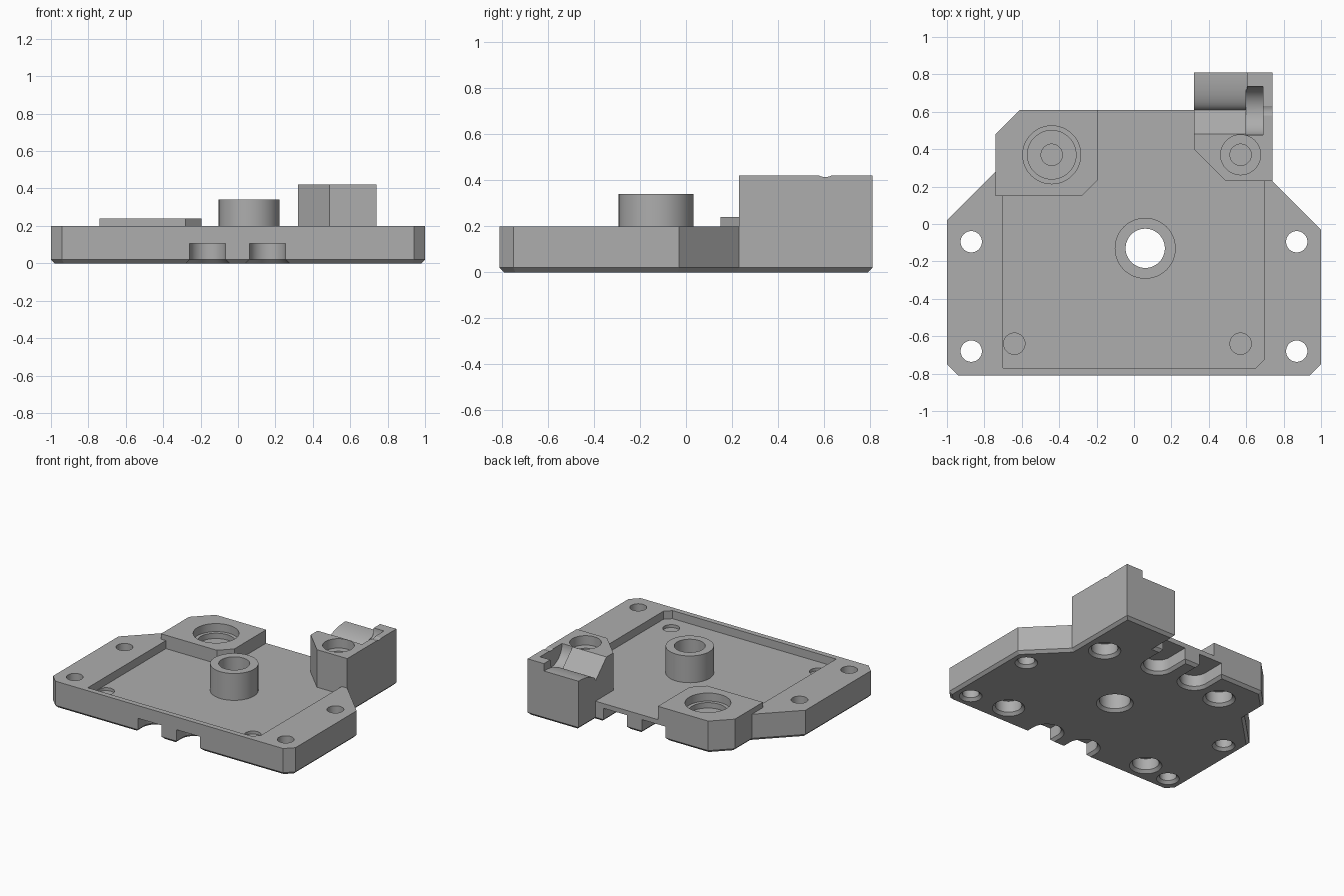
import bpy, bmesh, math
from mathutils import Vector, Matrix

if "Cube" in bpy.data.objects:
    bpy.data.objects.remove(bpy.data.objects["Cube"])

grey = bpy.data.materials.new("grey")
grey.diffuse_color = (0.42, 0.42, 0.42, 1)
grey.use_nodes = True
grey.node_tree.nodes["Principled BSDF"].inputs["Base Color"].default_value = grey.diffuse_color


def offset(pts, d):
    """Grow (d > 0) a counter-clockwise outline with mitred corners."""
    out = []
    for i, p in enumerate(pts):
        p, a, b = Vector(p), Vector(pts[i - 1]), Vector(pts[(i + 1) % len(pts)])
        u, v = (p - a).normalized(), (b - p).normalized()
        n, m = Vector((u.y, -u.x)), Vector((v.y, -v.x))
        out.append(tuple(p + (n + m) * (d / (1 + n.dot(m)))))
    return out


def loft(name, sections, matrix=None):
    """Closed solid through (outline, height) sections."""
    bm = bmesh.new()
    rings = [[bm.verts.new((x, y, z)) for x, y in pts] for pts, z in sections]
    for lo, hi in zip(rings, rings[1:]):
        for i in range(len(lo)):
            j = (i + 1) % len(lo)
            bm.faces.new((lo[i], lo[j], hi[j], hi[i]))
    bm.faces.new(rings[0][::-1])
    bm.faces.new(rings[-1])
    if matrix:
        bm.transform(matrix)
    bmesh.ops.recalc_face_normals(bm, faces=bm.faces)
    me = bpy.data.meshes.new(name)
    bm.to_mesh(me)
    bm.free()
    me.materials.append(grey)
    ob = bpy.data.objects.new(name, me)
    bpy.context.collection.objects.link(ob)
    return ob


def arc(x, y, r, a0=0, a1=360, n=48):
    end = n if a1 - a0 == 360 else n + 1
    return [(x + r * math.cos(math.radians(a0 + (a1 - a0) * i / n)),
             y + r * math.sin(math.radians(a0 + (a1 - a0) * i / n))) for i in range(end)]


def lathe(name, x, y, profile):
    return loft(name, [(arc(x, y, r), z) for r, z in profile])


def combine(target, tool, operation):
    mod = target.modifiers.new("join", 'BOOLEAN')
    mod.object, mod.operation, mod.solver = tool, operation, 'EXACT'
    with bpy.context.temp_override(object=target, active_object=target):
        bpy.ops.object.modifier_apply(modifier=mod.name)
    bpy.data.objects.remove(tool)


def cut(tool):
    combine(plate, tool, 'DIFFERENCE')


def add(tool):
    combine(plate, tool, 'UNION')


# Base plate with a chamfered underside edge
C = 0.02
outline = [(-0.94, -0.81), (0.94, -0.81), (1, -0.75), (1, -0.03), (0.74, 0.23),
           (0.74, 0.81), (0.32, 0.81), (0.32, 0.61), (-0.61, 0.61), (-0.74, 0.48),
           (-0.74, 0.28), (-1, 0.02), (-1, -0.75)]
plate = loft("mounting_plate", [(offset(outline, -C), 0), (outline, C), (outline, 0.2)])

# Shallow tray, open at the back
FLOOR = 0.14
tray = [(-0.7, -0.77), (0.65, -0.77), (0.695, -0.725), (0.695, 1), (-0.7, 1)]
cut(loft("tray_cut", [(tray, FLOOR), (tray, 0.3)]))

# Raised corner pad, tall clamp block and centre boss
pad = [(-0.74, 0.15), (-0.28, 0.15), (-0.195, 0.235), (-0.195, 0.61), (-0.61, 0.61), (-0.74, 0.48)]
add(loft("corner_pad", [(pad, 0.12), (pad, 0.24)]))
block = [(0.32, 0.40), (0.49, 0.23), (0.74, 0.23), (0.74, 0.81), (0.32, 0.81)]
add(loft("clamp_block", [(block, 0.12), (block, 0.42)]))
add(lathe("centre_boss", 0.06, -0.13, [(0.163, 0.12), (0.163, 0.34)]))

# Valley across the block: sloped front side, rounded rear lip (profile in y, z)
along_x = Matrix(((0, 0, 1, 0), (1, 0, 0, 0), (0, 1, 0, 0), (0, 0, 0, 1)))
lip = [(0.81 - 0.2 * math.cos(t), 0.29 + 0.075 * math.sin(t))
       for t in (math.radians(7.5 * i) for i in range(13))]
valley = [(0.48, 0.42)] + lip + [(0.9, 0.365), (0.9, 0.5), (0.48, 0.5)]
cut(loft("valley_cut", [(valley, 0.2), (valley, 0.605)], along_x))

# Wheel slot and shallow axle groove
for r, z, x0, x1 in ((0.13, 0.42, 0.60, 0.69), (0.06, 0.474, 0.68, 0.8)):
    ring = arc(0.605, z, r)
    cut(loft("wheel_cut", [(ring, x0), (ring, x1)], along_x))

# Through holes, flared below
for x, y, r in [(s * 0.87, y, 0.057) for s in (-1, 1) for y in (-0.095, -0.68)] + [(0.06, -0.13, 0.105)]:
    cut(lathe("through_hole", x, y, [(r + 2 * C, -C), (r, C), (r, 0.5)]))

# Screw seats: a blind pocket below and a stepped bore above
seats = [(-0.64, -0.64, []), (0.57, -0.64, []),
         (0.57, 0.37, [(0.057, 0.35), (0.107, 0.35)]),
         (-0.44, 0.37, [(0.057, 0.14), (0.13, 0.14), (0.13, 0.18), (0.155, 0.18)])]
for x, y, steps in seats:
    cut(lathe("nut_pocket", x, y, [(0.09 + 2 * C, -C), (0.09, C), (0.09, 0.105)]))
    top = steps[-1][0] if steps else 0.057
    cut(lathe("screw_bore", x, y, [(0.057, 0.118)] + steps + [(top, 0.5)]))

# Round-ended slots in the underside, front and back
for x in (-0.1625, 0.1575):
    front = arc(x, -0.73, 0.097, 0, 180, 24) + [(x - 0.097, -1), (x + 0.097, -1)]
    back = arc(x, 0.44, 0.097, 180, 360, 24) + [(x + 0.097, 0.8), (x - 0.097, 0.8)]
    for s in (front, back):
        cut(loft("edge_slot", [(offset(s, 2 * C), -C), (s, C), (s, 0.105)]))

# Smooth only the round walls
bpy.ops.object.select_all(action='DESELECT')
plate.select_set(True)
bpy.context.view_layer.objects.active = plate
bpy.ops.object.shade_smooth_by_angle(angle=math.radians(25))
